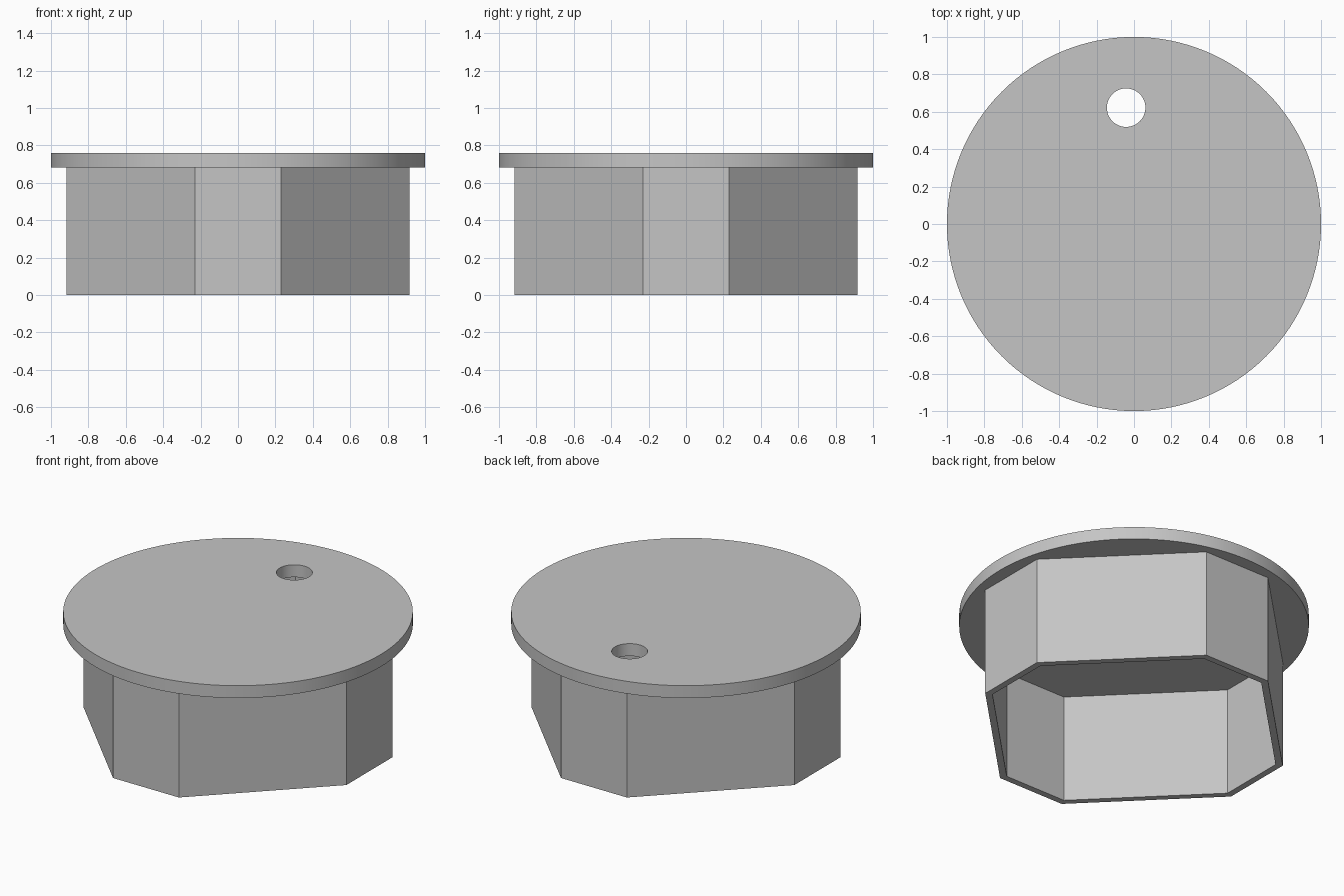
import bpy
import bmesh
from math import cos, sin, tau, sqrt

old = bpy.data.objects.get("Cube")
if old:
    bpy.data.objects.remove(old, do_unlink=True)

grey = bpy.data.materials.new("plain grey")
grey.use_nodes = True
COLOUR = (0.56, 0.56, 0.56, 1)
grey.diffuse_color = COLOUR
grey.node_tree.nodes["Principled BSDF"].inputs["Base Color"].default_value = COLOUR


def circle(radius, count, cx=0, cy=0):
    return [(cx + radius * cos(tau * i / count), cy + radius * sin(tau * i / count))
            for i in range(count)]


def octagon(a, b):
    """Eight corners with a on one axis and b on the other."""
    quarter = [(a, -b), (a, b)]
    points = []
    for _ in range(4):
        points += quarter
        quarter = [(-y, x) for x, y in quarter]
    return points


def pierced_slab(name, outer, inner, bottom, top):
    """Extrude the area between two outlines from bottom to top."""
    bm = bmesh.new()
    edges = []
    for outline in (outer, inner):
        verts = [bm.verts.new((x, y, bottom)) for x, y in outline]
        edges += [bm.edges.new((verts[i - 1], verts[i])) for i in range(len(verts))]
    bmesh.ops.triangle_fill(bm, edges=edges, use_beauty=True, normal=(0, 0, -1))
    result = bmesh.ops.extrude_face_region(bm, geom=bm.faces[:], use_keep_orig=True)
    raised = [v for v in result["geom"] if isinstance(v, bmesh.types.BMVert)]
    bmesh.ops.translate(bm, verts=raised, vec=(0, 0, top - bottom))
    bmesh.ops.recalc_face_normals(bm, faces=bm.faces[:])
    mesh = bpy.data.meshes.new(name)
    bm.to_mesh(mesh)
    bm.free()
    mesh.materials.append(grey)
    obj = bpy.data.objects.new(name, mesh)
    bpy.context.collection.objects.link(obj)
    bpy.ops.object.select_all(action="DESELECT")
    obj.select_set(True)
    bpy.context.view_layer.objects.active = obj
    bpy.ops.object.shade_smooth_by_angle()
    return obj


SEAT, TOP = 0.682, 0.76
SIDE, CORNER, WALL = 0.918, 0.23, 0.04

# Round lid with its off-centre finger hole
pierced_slab("lid", circle(1, 128), circle(0.103, 48, -0.042, 0.622), SEAT, TOP)

# Hollow eight-sided skirt, open at the bottom, with an even wall
inner_side = SIDE - WALL
inner_corner = SIDE + CORNER - WALL * sqrt(2) - inner_side
pierced_slab("skirt", octagon(SIDE, CORNER), octagon(inner_side, inner_corner), 0, SEAT)
